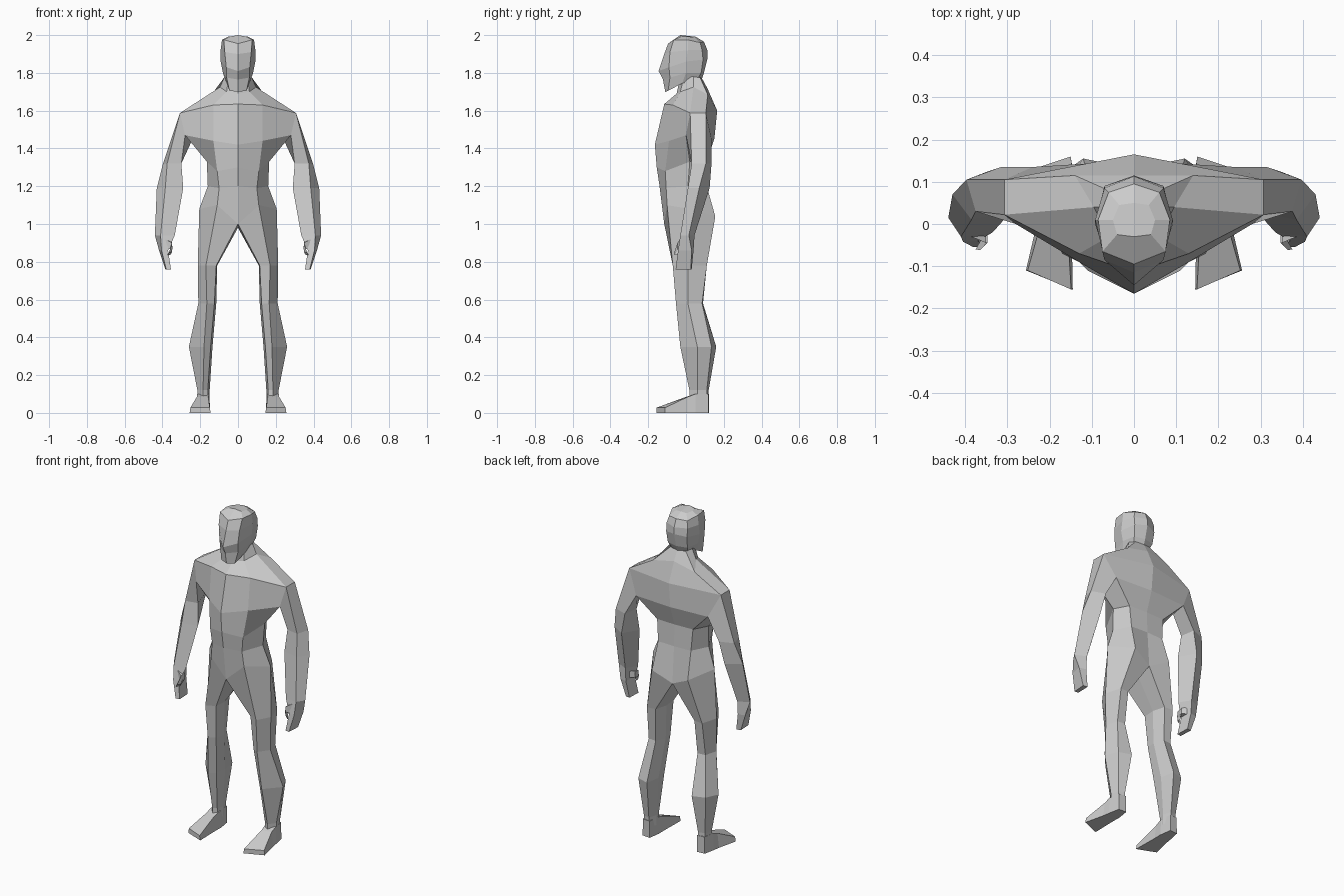
import bpy, bmesh

grey = bpy.data.materials.new("light_grey")
grey.diffuse_color = (0.6, 0.6, 0.6, 1)


def loft(bm, rings, closed=True, skip=(), caps=""):
    """Bridge rings of points; skip holds (ring, segment) gaps, caps 's'/'e'."""
    vs = [[bm.verts.new(p) for p in r] for r in rings]
    n = len(vs[0])
    for i in range(len(vs) - 1):
        for j in range(n if closed else n - 1):
            k = (j + 1) % n
            if (i, j) not in skip:
                bm.faces.new((vs[i][j], vs[i][k], vs[i + 1][k], vs[i + 1][j]))
    if "s" in caps:
        bm.faces.new(vs[0])
    if "e" in caps:
        bm.faces.new(vs[-1])


def finish(bm, name):
    """Mirror across x, weld, and make a flat shaded object."""
    bmesh.ops.remove_doubles(bm, verts=bm.verts, dist=0.0005)
    dup = bmesh.ops.duplicate(bm, geom=bm.verts[:] + bm.edges[:] + bm.faces[:])
    for v in dup["geom"]:
        if isinstance(v, bmesh.types.BMVert):
            v.co.x = -v.co.x
    bmesh.ops.remove_doubles(bm, verts=bm.verts, dist=0.0005)
    bmesh.ops.recalc_face_normals(bm, faces=bm.faces)
    me = bpy.data.meshes.new(name)
    bm.to_mesh(me)
    bm.free()
    me.materials.append(grey)
    ob = bpy.data.objects.new(name, me)
    bpy.context.collection.objects.link(ob)


def level(z, *pts):
    return [(x, y, z) for x, y in pts]


# Torso half rings, front centre round to back centre
torso = [
    [(0, -.03, 1.78), (.05, -.01, 1.78), (.07, .04, 1.78), (.05, .075, 1.775), (0, .085, 1.77)],
    [(0, -.05, 1.69), (.06, -.03, 1.70), (.095, .04, 1.725), (.14, .115, 1.685), (0, .115, 1.715)],
    [(0, -.115, 1.635), (.13, -.07, 1.63), (.307, .022, 1.588), (.307, .105, 1.588), (0, .165, 1.60)],
    [(0, -.165, 1.42), (.13, -.09, 1.44), (.28, 0, 1.47), (.24, .135, 1.45), (0, .15, 1.45)],
    [(0, -.155, 1.30), (.11, -.11, 1.28), (.165, .02, 1.33), (.12, .105, 1.33), (0, .11, 1.33)],
    [(0, -.14, 1.20), (.10, -.105, 1.19), (.16, .01, 1.20), (.11, .11, 1.20), (0, .115, 1.20)],
    [(0, -.115, 1.0), (.11, -.10, 1.10), (.205, .02, 1.08), (.12, .155, 1.04), (0, .13, .98)],
]
# Leg rings, starting on the pelvis edge plus one crotch point
leg = [
    torso[-1] + [(0, .02, .99)],
    level(.78, (.115, -.045), (.17, -.07), (.213, .01), (.185, .11), (.13, .105), (.11, .03)),
    level(.58, (.125, -.03), (.165, -.053), (.21, .01), (.19, .085), (.14, .09), (.115, .03)),
    level(.35, (.145, 0), (.18, -.03), (.26, .06), (.225, .135), (.15, .16), (.135, .07)),
    level(.12, (.16, .03), (.185, .018), (.215, .06), (.205, .11), (.165, .12), (.15, .07)),
    level(.06, (.16, .03), (.185, .018), (.215, .06), (.205, .11), (.165, .12), (.15, .07)),
]
# Arm rings from the shoulder opening down to the fingertips
arm = [
    [torso[3][2], torso[2][2], torso[2][3], torso[3][3]],
    level(1.32, (.30, .045), (.375, .03), (.397, .105), (.315, .135)),
    level(1.19, (.29, .03), (.385, .01), (.43, .07), (.345, .125)),
    level(.94, (.335, -.02), (.41, -.03), (.44, .015), (.375, .045)),
    level(.86, (.37, -.04), (.405, -.042), (.418, .03), (.375, .04)),
    level(.76, (.355, -.052), (.38, -.055), (.385, .025), (.358, .03)),
]
bm = bmesh.new()
loft(bm, torso, closed=False, skip={(2, 2)})
loft(bm, leg)
loft(bm, arm, caps="e")
finish(bm, "body")

# Thumbs
bm = bmesh.new()
loft(bm, [
    [(.385, -.03, .92), (.385, .015, .92), (.385, .015, .87), (.385, -.03, .87)],
    [(.35, -.045, .90), (.35, -.01, .905), (.347, -.01, .87), (.347, -.045, .865)],
    [(.365, -.062, .85), (.35, -.045, .85), (.36, -.04, .835), (.375, -.06, .835)],
], caps="se")
finish(bm, "thumbs")

# Feet, heel to splayed toe
bm = bmesh.new()
loft(bm, [[(a, ya, 0), (b, yb, 0), (b - i, yb, h), (a + i, ya, h)]
          for a, ya, b, yb, h, i in (
              (.158, .122, .208, .118, .10, .002),
              (.147, .05, .222, .05, .10, .005),
              (.148, .0, .228, .01, .085, .01),
              (.145, -.155, .256, -.11, .028, .004))], caps="se")
finish(bm, "feet")

# Head half rings, jaw up to crown
head = [
    [(0, -.03, 1.74), (.02, -.02, 1.745), (.03, .02, 1.755), (.02, .05, 1.765), (0, .06, 1.77)],
    [(0, -.11, 1.70), (.045, -.095, 1.705), (.06, -.02, 1.745), (.055, .06, 1.765), (0, .085, 1.77)],
    [(0, -.122, 1.765), (.06, -.085, 1.775), (.08, 0, 1.80), (.065, .08, 1.80), (0, .095, 1.80)],
    [(0, -.145, 1.81), (.062, -.09, 1.83), (.092, 0, 1.86), (.07, .09, 1.87), (0, .115, 1.88)],
    [(0, -.115, 1.90), (.07, -.085, 1.91), (.092, .01, 1.92), (.07, .085, 1.92), (0, .113, 1.92)],
    [(0, -.095, 1.955), (.075, -.065, 1.975), (.085, .01, 1.975), (.06, .075, 1.96), (0, .095, 1.965)],
    [(0, -.03, 2.0), (.04, -.025, 1.993), (.05, .01, 1.993), (.035, .045, 1.988), (0, .05, 1.992)],
]
bm = bmesh.new()
loft(bm, head, closed=False, caps="se")
finish(bm, "head")
